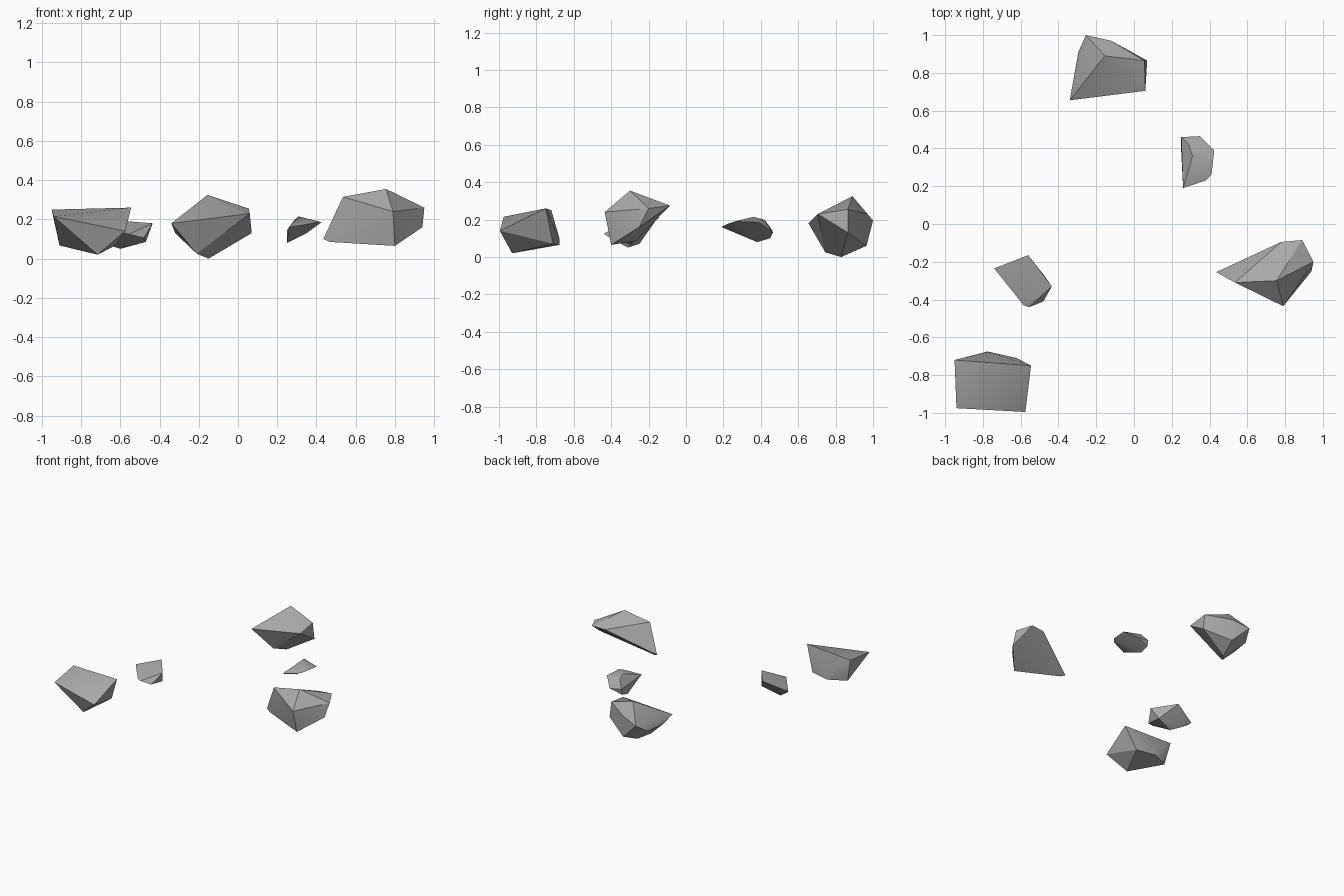
import bpy, bmesh, math

# single stone colour
stone = bpy.data.materials.new("stone_grey")
stone.diffuse_color = (0.4, 0.4, 0.4, 1)


def rock(name, corners):
    """Faceted boulder: the convex hull of its corner points."""
    bm = bmesh.new()
    for c in corners:
        bm.verts.new(c)
    res = bmesh.ops.convex_hull(bm, input=bm.verts[:])
    loose = [v for v in bm.verts if not v.link_faces]
    bmesh.ops.delete(bm, geom=loose, context='VERTS')
    bmesh.ops.recalc_face_normals(bm, faces=bm.faces[:])
    mesh = bpy.data.meshes.new(name)
    bm.to_mesh(mesh)
    bm.free()
    mesh.materials.append(stone)
    obj = bpy.data.objects.new(name, mesh)
    bpy.context.collection.objects.link(obj)
    bpy.ops.object.select_all(action='DESELECT')
    obj.select_set(True)
    bpy.context.view_layer.objects.active = obj
    bpy.ops.object.shade_smooth_by_angle(angle=math.radians(30))
    return obj


# broad flat-topped block at the front left
rock("flat_topped_rock", [
    (-.95, -.72, .25), (-.545, -.75, .26), (-.94, -.975, .215),
    (-.575, -.995, .14), (-.715, -.93, .02), (-.91, -.742, .067),
    (-.775, -.675, .065), (-.775, -.677, .10), (-.62, -.71, .07)])

# small slab behind it
rock("small_slab_rock", [
    (-.74, -.235, .13), (-.56, -.165, .19), (-.435, -.33, .18),
    (-.585, -.43, .13), (-.555, -.44, .125), (-.48, -.41, .105),
    (-.47, -.28, .085), (-.60, -.31, .05), (-.66, -.25, .07),
    (-.72, -.25, .11)])

# pointed wedge on the right, with a slanted flat underside
rock("wedge_rock", [
    (.435, -.255, .10), (.47, -.27, .085), (.535, -.31, .315),
    (.755, -.30, .355), (.79, -.435, .24), (.80, -.40, .065),
    (.95, -.20, .26), (.94, -.25, .16), (.89, -.085, .275),
    (.78, -.095, .27)])

# thin chip at the back right
rock("chip_rock", [
    (.26, .19, .16), (.31, .36, .215), (.29, .42, .20),
    (.25, .46, .145), (.25, .38, .08), (.25, .45, .10),
    (.35, .465, .13), (.425, .39, .185), (.41, .26, .19),
    (.38, .23, .18)])

# peaked boulder at the back
rock("peaked_rock", [
    (-.34, .655, .18), (.06, .705, .23), (.055, .865, .255),
    (-.155, .89, .325), (.07, .865, .13), (-.15, .83, .0),
    (-.21, .745, .025), (-.255, 1.0, .195), (-.12, .965, .06),
    (-.12, .97, .23), (-.295, .91, .13), (-.32, .75, .13)])
